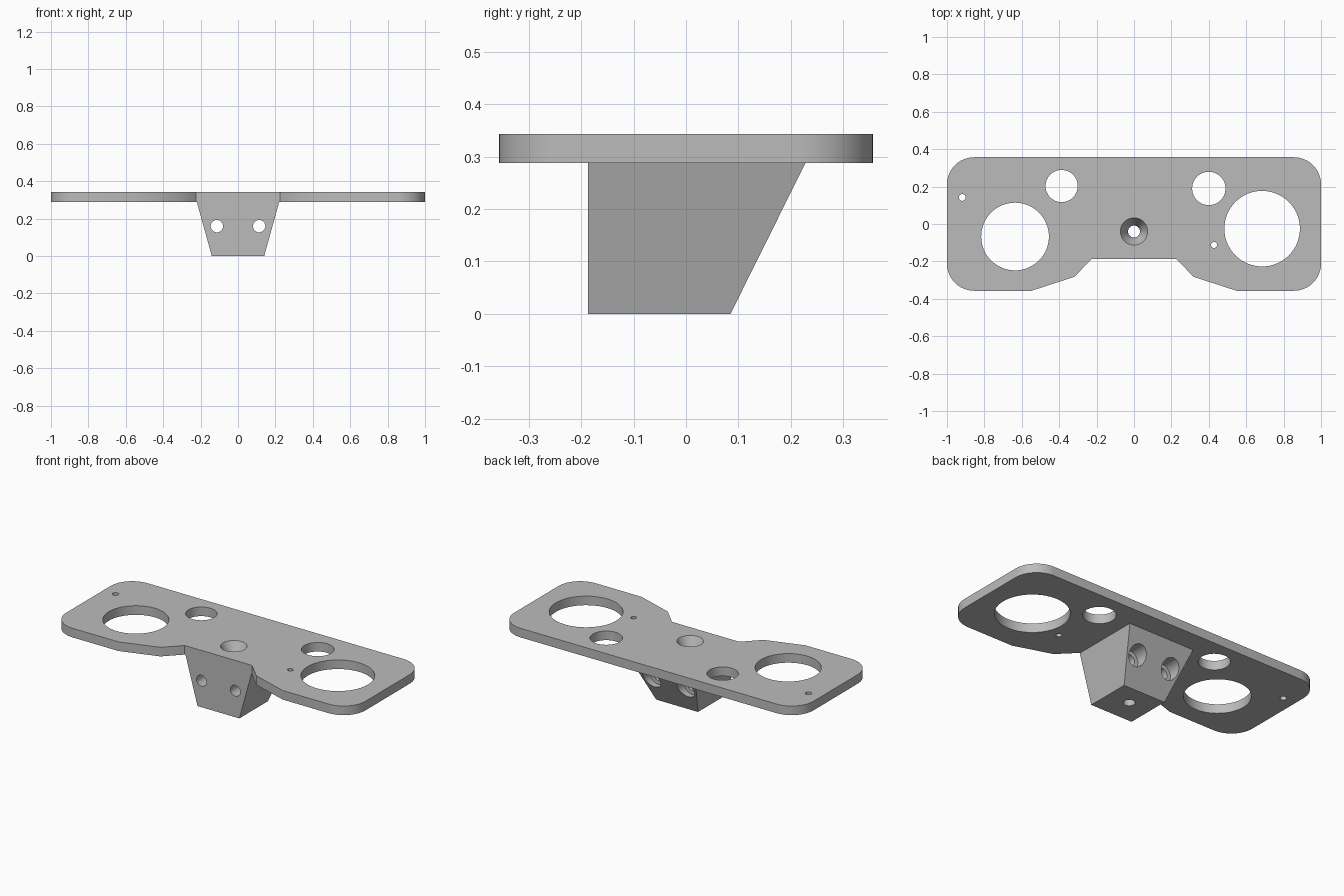
import bpy
import bmesh
import math
from mathutils import Matrix, Vector

cube = bpy.data.objects.get("Cube")
if cube:
    bpy.data.objects.remove(cube, do_unlink=True)

BOTTOM, TOP = 0.288, 0.343      # plate height range
FRONT, HALF_DEPTH = -0.187, 0.357

# Single grey material
grey = bpy.data.materials.new("grey_plastic")
grey.use_nodes = True
grey.diffuse_color = (0.5, 0.5, 0.5, 1)
grey.node_tree.nodes["Principled BSDF"].inputs["Base Color"].default_value = (0.5, 0.5, 0.5, 1)


def make_object(name, bm):
    bmesh.ops.recalc_face_normals(bm, faces=bm.faces)
    mesh = bpy.data.meshes.new(name)
    bm.to_mesh(mesh)
    bm.free()
    mesh.materials.append(grey)
    obj = bpy.data.objects.new(name, mesh)
    bpy.context.collection.objects.link(obj)
    return obj


def cutter(start, end, r1, r2=None):
    """Round cutter between two points, tapered if r2 is given."""
    start, end = Vector(start), Vector(end)
    axis = end - start
    turn = axis.to_track_quat("Z", "Y").to_matrix().to_4x4()
    bm = bmesh.new()
    bmesh.ops.create_cone(bm, cap_ends=True, segments=64, radius1=r1,
                          radius2=r1 if r2 is None else r2, depth=axis.length,
                          matrix=Matrix.Translation((start + end) / 2) @ turn)
    obj = make_object("hole_cutter", bm)
    obj.hide_render = True
    return obj


def cut(obj, cutters):
    """Bake the holes into the mesh."""
    for c in cutters:
        mod = obj.modifiers.new("hole", "BOOLEAN")
        mod.operation, mod.solver, mod.object = "DIFFERENCE", "EXACT", c
    graph = bpy.context.evaluated_depsgraph_get()
    mesh = bpy.data.meshes.new_from_object(obj.evaluated_get(graph))
    obj.modifiers.clear()
    obj.data = mesh


def corner(cx, cy, first, radius=0.145, steps=12):
    """Points of a rounded corner, a quarter turn from the first angle."""
    angles = [math.radians(first + 90 * i / steps) for i in range(steps + 1)]
    return [(cx + radius * math.cos(a), cy + radius * math.sin(a)) for a in angles]


# Plate: rounded rectangle with a notch in the front edge
ix, iy = 1 - 0.145, HALF_DEPTH - 0.145
notch = [(0.225, FRONT), (0.32, -0.283), (0.548, -HALF_DEPTH)]
right_half = notch + corner(ix, -iy, -90) + corner(ix, iy, 0)
outline = right_half + [(-x, y) for x, y in reversed(right_half)]
bm = bmesh.new()
base = bm.faces.new([bm.verts.new((x, y, BOTTOM)) for x, y in outline])
walls = bmesh.ops.extrude_face_region(bm, geom=[base])["geom"]
bmesh.ops.translate(bm, vec=(0, 0, TOP - BOTTOM),
                    verts=[v for v in walls if isinstance(v, bmesh.types.BMVert)])
plate = make_object("mounting_plate", bm)

# Block: tapers downward at the sides and the back
bm = bmesh.new()
bmesh.ops.create_cube(bm, size=2)
for v in bm.verts:
    upper = v.co.z > 0
    v.co = (v.co.x * (0.22 if upper else 0.14),
            FRONT if v.co.y < 0 else (0.228 if upper else 0.085),
            BOTTOM if upper else 0)
block = make_object("mounting_block", bm)

# Holes straight through the plate: x, y, radius
plate_holes = [(-0.636, -0.067, 0.181), (0.685, -0.025, 0.202),
               (-0.387, 0.203, 0.086), (0.4, 0.19, 0.089),
               (-0.918, 0.142, 0.018), (0.428, -0.112, 0.016)]
plate_cutters = [cutter((x, y, 0.2), (x, y, 0.5), r) for x, y, r in plate_holes]

# Countersunk screw hole down the middle
SCREW_Y = -0.04
centre_cutters = [cutter((0, SCREW_Y, -0.1), (0, SCREW_Y, 0.5), 0.032),
                  cutter((0, SCREW_Y, TOP - 0.08), (0, SCREW_Y, TOP + 0.02), 0.032, 0.083)]

# Pair of counterbored holes from front to back
block_cutters = []
for side in (-1, 1):
    x = side * 0.113
    block_cutters += [cutter((x, -0.4, 0.16), (x, 0.4, 0.16), 0.033),
                      cutter((x, 0.1, 0.16), (x, 0.4, 0.16), 0.056)]

cut(plate, plate_cutters + centre_cutters)
cut(block, block_cutters + centre_cutters)
for c in plate_cutters + centre_cutters + block_cutters:
    bpy.data.objects.remove(c, do_unlink=True)

# Smooth round walls, keep edges sharp
for obj in (plate, block):
    bpy.ops.object.select_all(action="DESELECT")
    obj.select_set(True)
    bpy.context.view_layer.objects.active = obj
    bpy.ops.object.shade_smooth_by_angle(angle=math.radians(30))
